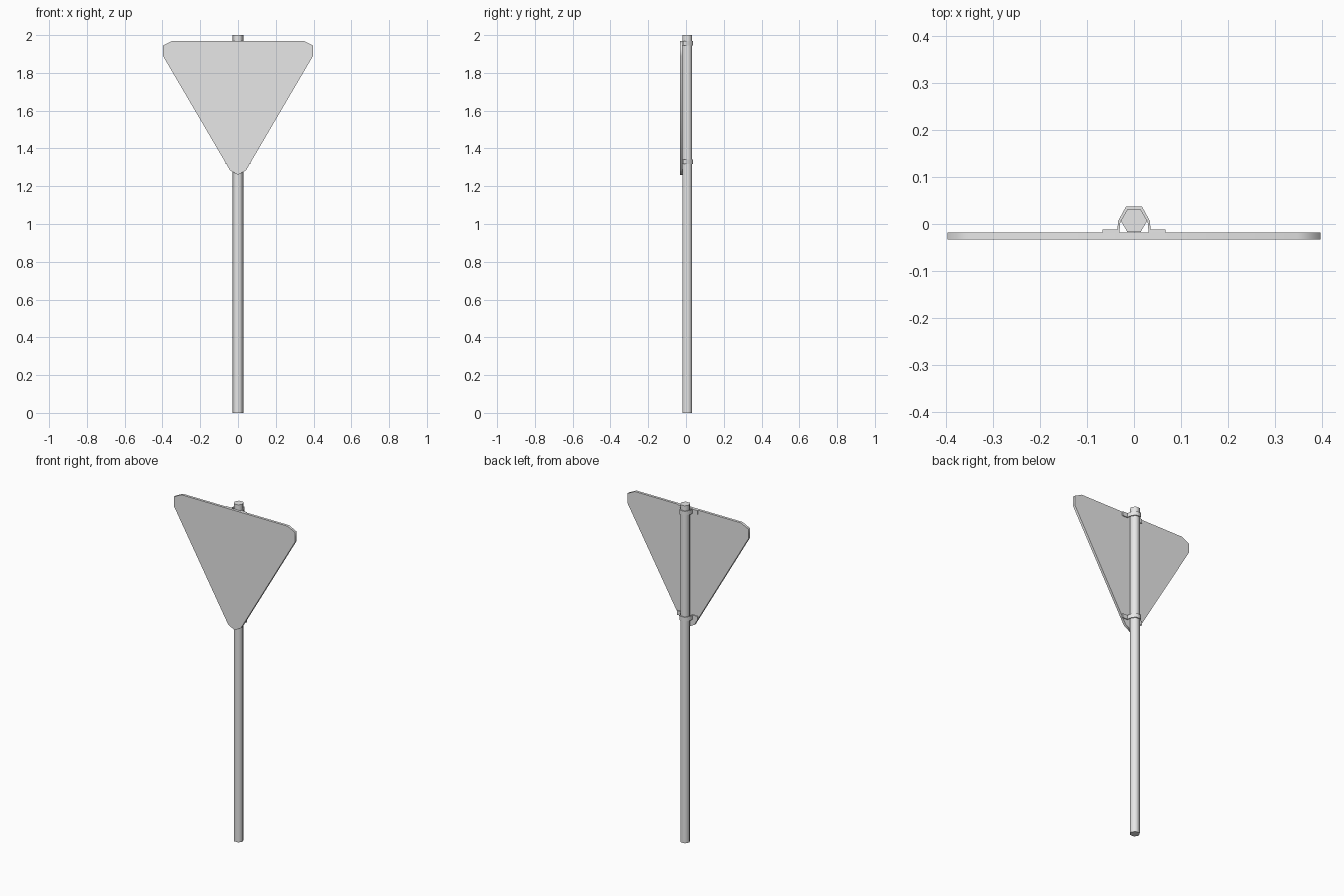
import bpy, bmesh, math
from mathutils import Vector

cube = bpy.data.objects.get("Cube")
if cube:
    bpy.data.objects.remove(cube, do_unlink=True)

grey = bpy.data.materials.new("light_grey")
grey.use_nodes = True
colour = (0.8, 0.8, 0.8, 1)
grey.diffuse_color = colour
grey.node_tree.nodes["Principled BSDF"].inputs["Base Color"].default_value = colour


def prism(name, outline, depth):
    """Extrude a closed outline of 3D points along the depth vector."""
    bm = bmesh.new()
    face = bm.faces.new([bm.verts.new(p) for p in outline])
    top = bmesh.ops.extrude_face_region(bm, geom=[face])["geom"]
    bmesh.ops.translate(bm, vec=Vector(depth),
                        verts=[v for v in top if isinstance(v, bmesh.types.BMVert)])
    bmesh.ops.recalc_face_normals(bm, faces=bm.faces)
    mesh = bpy.data.meshes.new(name)
    bm.to_mesh(mesh)
    bm.free()
    mesh.materials.append(grey)
    obj = bpy.data.objects.new(name, mesh)
    bpy.context.collection.objects.link(obj)
    bpy.ops.object.select_all(action='DESELECT')
    obj.select_set(True)
    bpy.context.view_layer.objects.active = obj
    bpy.ops.object.shade_smooth_by_angle(angle=math.radians(65))
    return obj


def mirrored(half):
    """Complete a half profile, listed from one end to the other, across x = 0."""
    return half + [(-x, h) for x, h in reversed(half) if x > 0]


# Six-sided pole
radius, pole_y = 0.028, 0.007
corners = [math.radians(60 * i) for i in range(6)]
prism("pole", [(radius * math.cos(a), pole_y + radius * math.sin(a), 0) for a in corners],
      (0, 0, 2))

# Downward-pointing triangular plate with clipped corners
plate = mirrored([(0.348, 1.97), (0.396, 1.946), (0.396, 1.888), (0.042, 1.284), (0, 1.26)])
prism("sign_plate", [(x, -0.033, z) for x, z in plate], (0, 0.0152, 0))

# Clamps: a bent strap around the pole with a flat tab on each side
outer = [(0.067, -0.018), (0.067, -0.012), (0.035, -0.012), (0.034, 0.006), (0.017, 0.037)]
inner = [(0.014, 0.0312), (0.029, 0.005), (0.031, -0.018)]
strap = (outer + [(-x, y) for x, y in reversed(outer)]
         + [(-x, y) for x, y in reversed(inner)] + inner)
# Order the inner run from the left tab back round to the right tab
strap = (outer + [(-x, y) for x, y in reversed(outer)]
         + [(-x, y) for x, y in reversed(inner)] + inner)
for name, z in (("upper_clamp", 1.945), ("lower_clamp", 1.317)):
    prism(name, [(x, y, z) for x, y in strap], (0, 0, 0.025))
